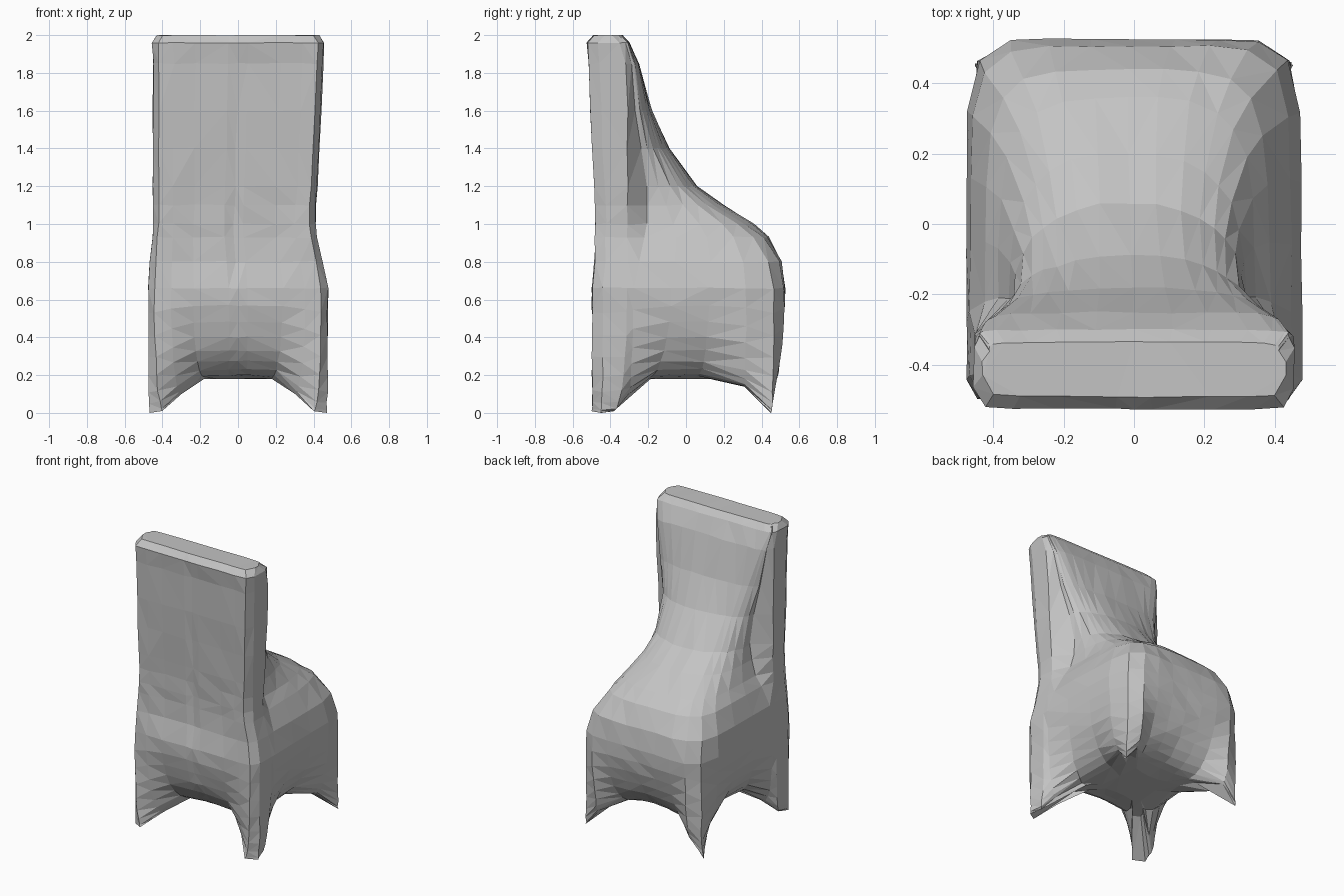
import bpy, bmesh, math, random

random.seed(4)
cube = bpy.data.objects.get("Cube")
if cube:
    bpy.data.objects.remove(cube, do_unlink=True)


def lerp(a, b, t):
    return a + (b - a) * t


def section(z, w, yf, dish, wn, yn, yb, n):
    """Half outline (x >= 0): dished front panel, slab edge, then a rounded rear bulge."""
    points = [(0, yf + 1.5 * dish, z), (0.05, yf + dish, z), (0.5 * w, yf + dish, z),
              (0.75 * w, yf + 0.5 * dish, z), (0.93 * w, yf + 0.005, z),
              (w, yf + 0.06, z), (w, min(-0.31, yn - 0.03), z)]
    for k in range(9):
        p, q = min(1, (8 - k) / 4), min(1, k / 4)
        r = (p ** n + q ** n) ** (-1 / n)
        points.append((wn * p * r, yn + (yb - yn) * q * r, z))
    return points


# Height, sideways shift, slab width, front, dish, neck width, neck depth, rear, squareness
LEVELS = [
    (2.0, 0, .43, -.49, 0, .41, -.36, -.335, 6),
    (1.96, 0, .455, -.525, 0, .44, -.32, -.30, 6),
    (1.85, 0, .45, -.52, .01, .42, -.29, -.25, 4),
    (1.6, -.005, .445, -.51, .01, .38, -.27, -.18, 2.4),
    (1.4, -.012, .44, -.50, .01, .34, -.24, -.09, 2.1),
    (1.2, -.015, .435, -.49, .012, .325, -.21, .06, 2.3),
    (1.1, -.018, .43, -.485, .015, .335, -.21, .2, 2.8),
    (1.0, -.02, .43, -.485, .018, .365, -.21, .36, 3.8),
    (.93, -.02, .435, -.485, .02, .405, -.22, .44, 5),
    (.8, -.01, .455, -.488, .018, .455, -.25, .505, 7),
    (.66, 0, .475, -.50, .003, .475, -.28, .525, 9),
]

# Lower edge: arches between four pointed feet
FOOT_EDGE = [
    (0, -.23, .195), (.05, -.23, .195), (.18, -.25, .19), (.30, -.38, .10),
    (.40, -.50, .01), (.47, -.45, 0), (.44, -.38, .01), (.38, -.31, .09),
    (.26, -.2, .19), (.24, .06, .195), (.37, .31, .14), (.45, .45, 0),
    (.35, .45, .12), (.21, .29, .18), (.11, .26, .19), (0, .25, .195),
]

halves, shifts = [], []
for z, shift, *shape in LEVELS:
    halves.append(section(z, *shape))
    shifts.append(shift)
seat = halves[-1]
STEPS = 8
for i in range(1, STEPS + 1):
    angle = i / STEPS * math.pi / 2
    drop, pull = math.sin(angle), 1 - math.cos(angle)
    halves.append([(lerp(a[0], b[0], pull), lerp(a[1], b[1], pull), lerp(a[2], b[2], drop))
                   for a, b in zip(seat, FOOT_EDGE)])
# Inner faces of the feet rise to the underside
halves.append([(0.6 * x, 0.6 * y, 0.18) for x, y, z in FOOT_EDGE])
shifts += [0] * (STEPS + 1)

bm = bmesh.new()
rings = []
for row, (half, shift) in enumerate(zip(halves, shifts)):
    full = half + [(-x, y, z) for x, y, z in reversed(half[1:-1])]
    rough = 0.004 if 1 < row < len(halves) - 2 else 0.002
    rings.append([bm.verts.new((x + shift + random.uniform(-rough, rough),
                                y + random.uniform(-rough, rough),
                                max(0, min(2, z + random.uniform(-rough, rough)))))
                  for x, y, z in full])
for upper, lower in zip(rings, rings[1:]):
    n = len(upper)
    for i in range(n):
        j = (i + 1) % n
        bm.faces.new((upper[i], lower[i], lower[j], upper[j]))
bm.faces.new(rings[0])
bm.faces.new(list(reversed(rings[-1])))
bmesh.ops.triangulate(bm, faces=bm.faces[:])
bmesh.ops.recalc_face_normals(bm, faces=bm.faces[:])

mesh = bpy.data.meshes.new("chair_body")
bm.to_mesh(mesh)
bm.free()
chair = bpy.data.objects.new("chair_body", mesh)
bpy.context.collection.objects.link(chair)

# Plain grey
grey = bpy.data.materials.new("plain_grey")
grey.use_nodes = True
color = (0.55, 0.55, 0.55, 1)
grey.diffuse_color = color
grey.node_tree.nodes["Principled BSDF"].inputs["Base Color"].default_value = color
mesh.materials.append(grey)
